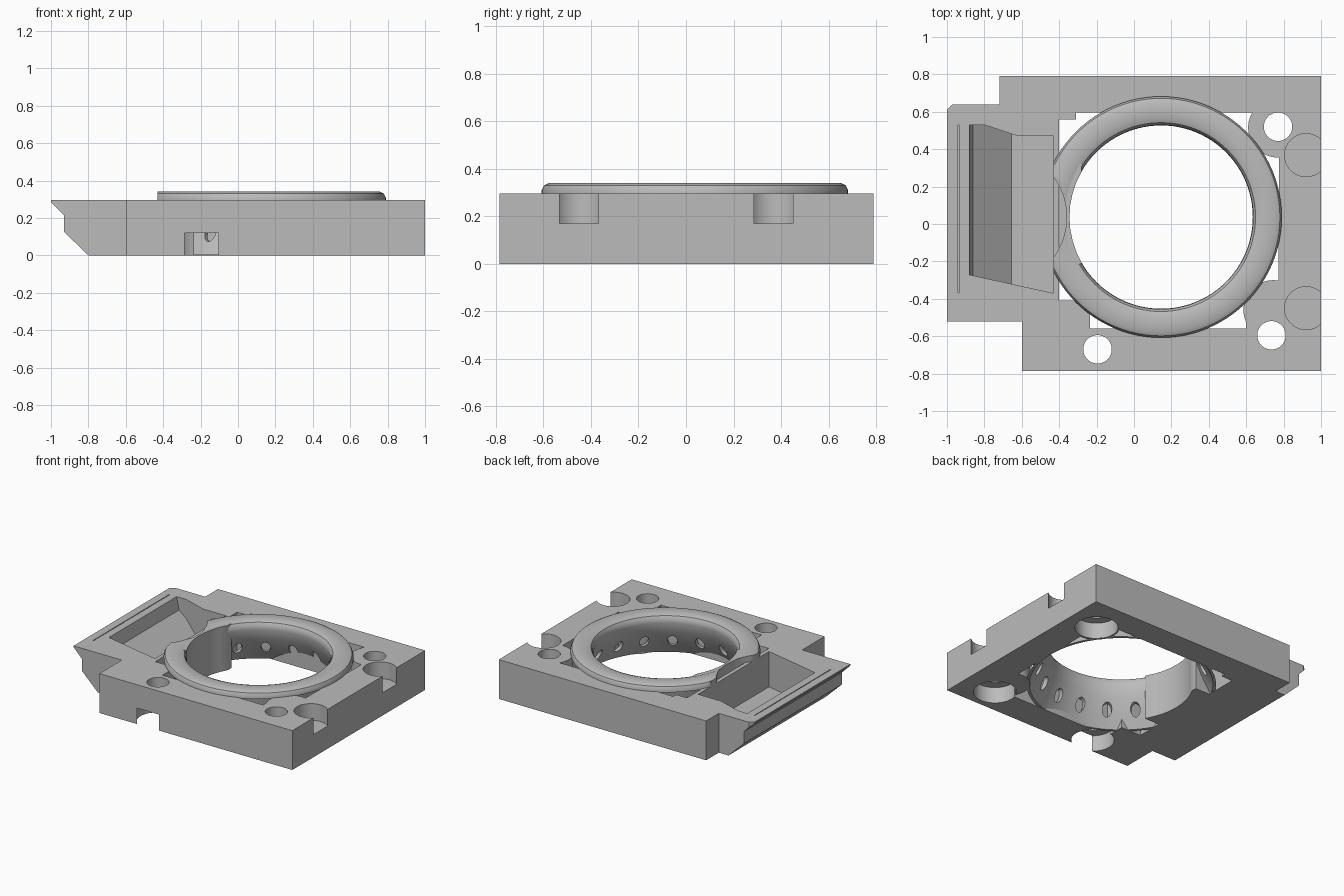
import bpy, bmesh, math
from mathutils import Matrix, Vector

cube = bpy.data.objects.get("Cube")
if cube:
    bpy.data.objects.remove(cube, do_unlink=True)

grey = bpy.data.materials.new("light_grey")
grey.use_nodes = True
grey.diffuse_color = (0.5, 0.5, 0.5, 1)
grey.node_tree.nodes["Principled BSDF"].inputs["Base Color"].default_value = (0.5, 0.5, 0.5, 1)

CX, CY = 0.145, 0.037      # centre of the ring


def finish(name, bm):
    bmesh.ops.recalc_face_normals(bm, faces=bm.faces)
    mesh = bpy.data.meshes.new(name)
    bm.to_mesh(mesh)
    bm.free()
    mesh.materials.append(grey)
    obj = bpy.data.objects.new(name, mesh)
    bpy.context.collection.objects.link(obj)
    return obj


def prism(name, points, lo, hi, axis="z"):
    """Extrude an outline: XY along z, or XZ along y."""
    bm = bmesh.new()
    place = (lambda a, b: (a, b, lo)) if axis == "z" else (lambda a, b: (a, lo, b))
    face = bm.faces.new([bm.verts.new(place(a, b)) for a, b in points])
    new = bmesh.ops.extrude_face_region(bm, geom=[face])["geom"]
    step = Vector((0, 0, hi - lo)) if axis == "z" else Vector((0, hi - lo, 0))
    bmesh.ops.translate(bm, vec=step, verts=[v for v in new if isinstance(v, bmesh.types.BMVert)])
    return finish(name, bm)


def arc(cx, cy, r, start, end, n):
    angles = [math.radians(start + (end - start) * i / n) for i in range(n + 1)]
    return [(cx + r * math.cos(a), cy + r * math.sin(a)) for a in angles]


def disc(x, y, r, lo, hi):
    return prism("cutter", arc(x, y, r, 0, 360, 48)[:-1], lo, hi)


def box(x0, x1, y0, y1, z0, z1):
    return prism("cutter", [(x0, y0), (x1, y0), (x1, y1), (x0, y1)], z0, z1)


def boolean(obj, cutter, mode="DIFFERENCE"):
    cutter.hide_render = True
    mod = obj.modifiers.new("cut", "BOOLEAN")
    mod.operation, mod.solver, mod.object = mode, "EXACT", cutter
    bpy.context.view_layer.objects.active = obj
    bpy.ops.object.modifier_apply(modifier=mod.name)
    bpy.data.objects.remove(cutter, do_unlink=True)


def smooth(obj, angle):
    bpy.ops.object.select_all(action="DESELECT")
    obj.select_set(True)
    bpy.context.view_layer.objects.active = obj
    bpy.ops.object.shade_smooth_by_angle(angle=math.radians(angle))


# Base plate with its stepped outline
plate = prism("base_plate", [
    (-0.6, -0.785), (1, -0.785), (1, 0.79), (-0.72, 0.79), (-0.72, 0.64),
    (-0.97, 0.64), (-1, 0.61), (-1, -0.52), (-0.6, -0.52)], 0, 0.295)

# Chamfered lip at the side
boolean(plate, prism("cutter", [
    (-1.1, 0.285), (-1, 0.285), (-0.93, 0.215), (-0.93, 0.125),
    (-0.8, 0), (-0.8, -0.1), (-1.1, -0.1)], -1, 1, "y"))

# Large central opening, with rounded bosses left in two corners
opening = [(-0.4, -0.41), (-0.235, -0.41), (-0.235, -0.56), (0.6, -0.56)]
opening += arc(0.745, -0.46, 0.16, 205, 80, 12)
opening += [(0.775, 0.355)] + arc(0.77, 0.515, 0.16, 265, 150, 12)
opening += [(-0.31, 0.595), (-0.31, 0.56), (-0.4, 0.56)]
boolean(plate, prism("cutter", opening, -0.1, 0.5))

# Sloping tray
tray = prism("cutter", [
    (-0.88, 0.4), (-0.88, 0.295), (-0.86, 0.2), (-0.655, 0.03),
    (-0.43, 0.03), (-0.43, 0.4)], -0.6, 0.6, "y")
boolean(tray, prism("cutter", [
    (-0.9, -0.267), (-0.42, -0.372), (-0.42, 0.47), (-0.62, 0.47),
    (-0.8, 0.53), (-0.9, 0.53)], -0.2, 0.6), "INTERSECT")
boolean(plate, tray)

# Thin groove along the lip
boolean(plate, box(-0.942, -0.936, -0.37, 0.53, 0.275, 0.4))

# Screw holes with counterbores underneath
for x, y in [(0.77, 0.52), (0.735, -0.595), (-0.195, -0.67)]:
    boolean(plate, disc(x, y, 0.076, -0.1, 0.5))
    boolean(plate, disc(x, y, 0.147, -0.1, 0.12))

# Round pockets opening at the edge
for y in (0.368, -0.45):
    boolean(plate, disc(0.92, y, 0.115, 0.17, 0.5))
smooth(plate, 30)

# Flared ring, spun from its cross-section
section = [(0.625, 0.003), (0.565, 0.1), (0.515, 0.2), (0.49, 0.28), (0.493, 0.31),
           (0.505, 0.33), (0.53, 0.34), (0.615, 0.34), (0.635, 0.33), (0.645, 0.31),
           (0.645, 0.29), (0.56, 0.25), (0.55, 0.2), (0.595, 0.1), (0.645, 0.003)]
bm = bmesh.new()
verts = [bm.verts.new((CX + r, CY, z)) for r, z in section]
edges = [bm.edges.new((verts[i - 1], verts[i])) for i in range(len(verts))]
bmesh.ops.spin(bm, geom=verts + edges, cent=(CX, CY, 0), axis=(0, 0, 1),
               angle=math.tau, steps=96)
bmesh.ops.remove_doubles(bm, verts=bm.verts, dist=0.0005)
ring = finish("flared_ring", bm)

# Oval holes around the ring wall
bm = bmesh.new()
for i in range(18):
    angle = i * 20
    if abs(angle - 180) < 35:
        continue
    spot = (Matrix.Translation((CX, CY, 0.12))
            @ Matrix.Rotation(math.radians(angle), 4, "Z")
            @ Matrix.Translation((0.57, 0, 0))
            @ Matrix.Rotation(math.pi / 2, 4, "Y")
            @ Matrix.Diagonal((1.4, 1, 1, 1)))
    bmesh.ops.create_cone(bm, cap_ends=True, segments=20, radius1=0.033, radius2=0.033,
                          depth=0.2, matrix=spot)
boolean(ring, finish("cutter", bm))

# Flat side and curved relief facing the tray
boolean(ring, box(-0.8, -0.43, -1, 1, -0.1, 0.5))
boolean(ring, disc(-0.725, 0.037, 0.365, 0.03, 0.5))
smooth(ring, 35)

# Shield between the tray and the ring
shield = box(-0.43, -0.28, -0.215, 0.32, 0, 0.335)
shield.name = "tray_shield"
boolean(shield, disc(CX, CY, 0.49, -0.1, 0.5))
boolean(shield, disc(-0.725, 0.037, 0.365, 0.03, 0.5))
smooth(shield, 30)
